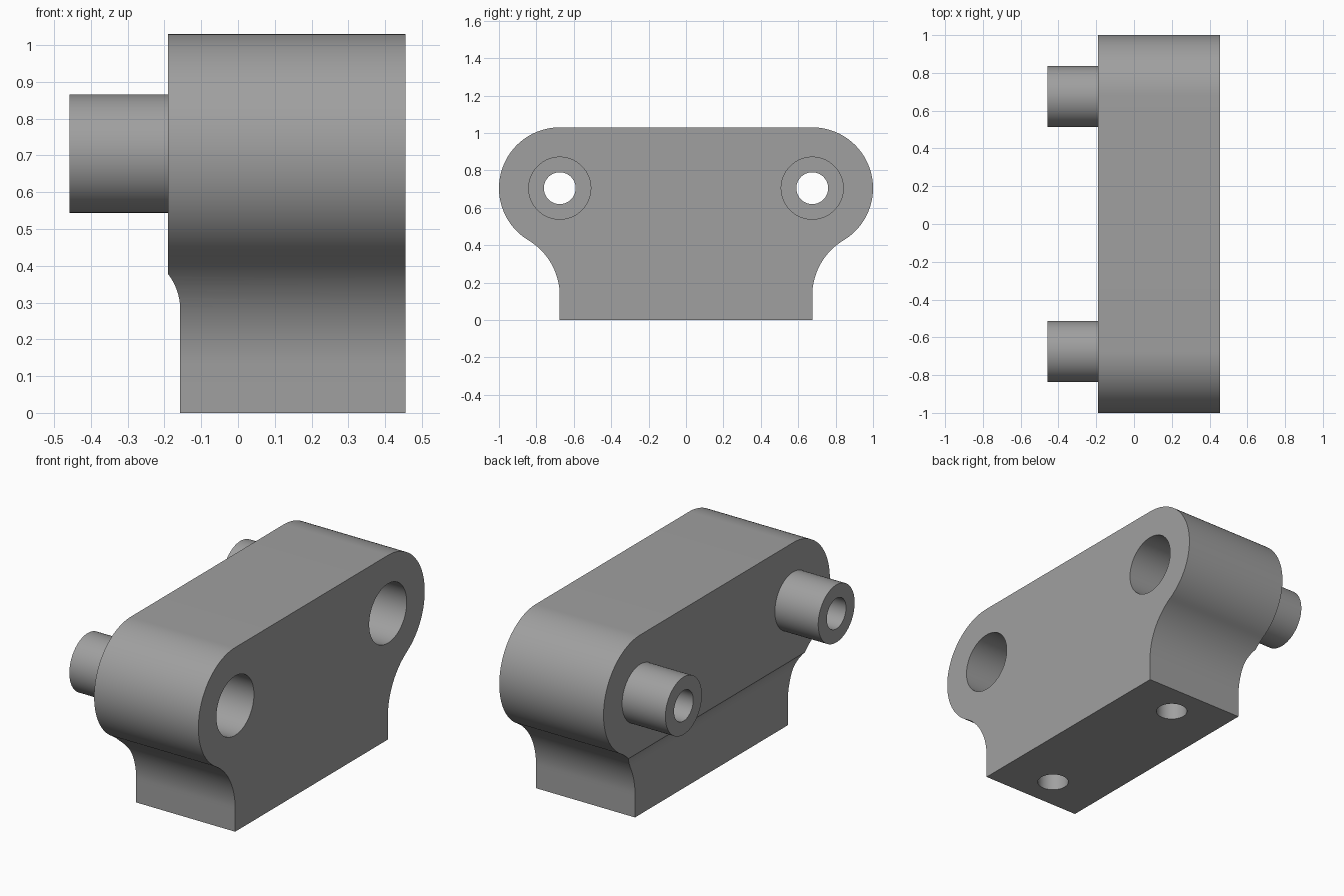
import bpy, bmesh, math
from mathutils import Matrix, Vector

if "Cube" in bpy.data.objects:
    bpy.data.objects.remove(bpy.data.objects["Cube"])

SEG = 96
PIN_Y, PIN_Z, END_R = 0.675, 0.705, 0.325      # rounded ends and pin centres
X_BACK, X_FRONT, X_FOOT, X_PIN = -0.19, 0.455, -0.157, -0.458

grey = bpy.data.materials.new("plain_grey")
grey.diffuse_color = (0.35, 0.35, 0.35, 1)
grey.use_nodes = True
grey.node_tree.nodes["Principled BSDF"].inputs["Base Color"].default_value = grey.diffuse_color


def make_object(name, bm):
    bmesh.ops.recalc_face_normals(bm, faces=bm.faces)
    mesh = bpy.data.meshes.new(name)
    bm.to_mesh(mesh)
    bm.free()
    mesh.materials.append(grey)
    obj = bpy.data.objects.new(name, mesh)
    bpy.context.collection.objects.link(obj)
    return obj


def prism(name, points, shift):
    """Extrude a closed outline of 3D points by a vector."""
    bm = bmesh.new()
    face = bm.faces.new([bm.verts.new(p) for p in points])
    ext = bmesh.ops.extrude_face_region(bm, geom=[face])
    verts = [g for g in ext["geom"] if isinstance(g, bmesh.types.BMVert)]
    bmesh.ops.translate(bm, verts=verts, vec=Vector(shift))
    return make_object(name, bm)


def lathe(name, profile, matrix, closed=False):
    """Revolve (height, radius) points around z, then place by matrix."""
    bm = bmesh.new()
    rings = [[bm.verts.new((r * math.cos(2 * math.pi * i / SEG),
                            r * math.sin(2 * math.pi * i / SEG), h))
              for i in range(SEG)] for h, r in profile]
    pairs = list(zip(rings, rings[1:]))
    if closed:
        pairs.append((rings[-1], rings[0]))
    else:
        bm.faces.new(rings[0])
        bm.faces.new(rings[-1])
    for a, b in pairs:
        for i in range(SEG):
            j = (i + 1) % SEG
            bm.faces.new((a[i], a[j], b[j], b[i]))
    bm.transform(matrix)
    return make_object(name, bm)


def arc(cy, cz, r, a0, a1, n):
    return [(cy + r * math.cos(a0 + (a1 - a0) * i / n),
             cz + r * math.sin(a0 + (a1 - a0) * i / n)) for i in range(n + 1)]


def smooth(obj):
    bpy.ops.object.select_all(action='DESELECT')
    obj.select_set(True)
    bpy.context.view_layer.objects.active = obj
    bpy.ops.object.shade_smooth_by_angle(angle=math.radians(25))


def cut(obj, cutter):
    cutter.hide_render = True
    mod = obj.modifiers.new("cut", 'BOOLEAN')
    mod.operation = 'DIFFERENCE'
    mod.solver = 'EXACT'
    mod.object = cutter
    bpy.context.view_layer.objects.active = obj
    bpy.ops.object.modifier_apply(modifier=mod.name)
    bpy.data.objects.remove(cutter)


# Body: rounded ends flowing through concave fillets into a narrower foot
fillet_z = 0.13
drop = PIN_Z - fillet_z
fillet_r = (drop ** 2 - END_R ** 2) / (2 * END_R)
join = math.atan2(drop, fillet_r)
half = [(PIN_Y, 0)]
half += arc(PIN_Y + fillet_r, fillet_z, fillet_r, math.pi, math.pi - join, 24)
half += arc(PIN_Y, PIN_Z, END_R, -join, math.pi / 2, 48)[1:]
outline = half + [(-y, z) for y, z in reversed(half)]
body = prism("body", [(X_BACK, y, z) for y, z in outline], (X_FRONT - X_BACK, 0, 0))

# Relief along the lower back edge, with a curved run-out
relief_r, relief_z = 0.16, 0.28
end = math.acos((relief_r - (X_FOOT - X_BACK)) / relief_r)
curve = arc(X_FOOT - relief_r, relief_z, relief_r, 0, end + 0.15, 16)
relief = [(X_FOOT, -0.1)] + curve + [(-0.4, curve[-1][1]), (-0.4, -0.1)]
cut(body, prism("relief_cutter", [(x, -1.2, z) for x, z in relief], (0, 2.4, 0)))

for side in (-1, 1):
    along_x = Matrix.Translation((0, side * PIN_Y, PIN_Z)) @ Matrix.Rotation(math.pi / 2, 4, 'Y')
    # Counterbored through hole
    cut(body, lathe("bore_cutter", [(-0.3, 0.085), (0.06, 0.085), (0.06, 0.166), (0.6, 0.166)], along_x))
    # Blind hole in the underside
    cut(body, lathe("foot_hole_cutter", [(-0.1, 0.081), (0.35, 0.081)],
                    Matrix.Translation((0.15, side * 0.49, 0))))
    # Hollow locating pin
    pin = lathe("locating_pin", [(X_PIN, 0.085), (X_PIN, 0.161), (X_BACK, 0.161), (X_BACK, 0.085)],
                along_x, closed=True)
    smooth(pin)

smooth(body)
